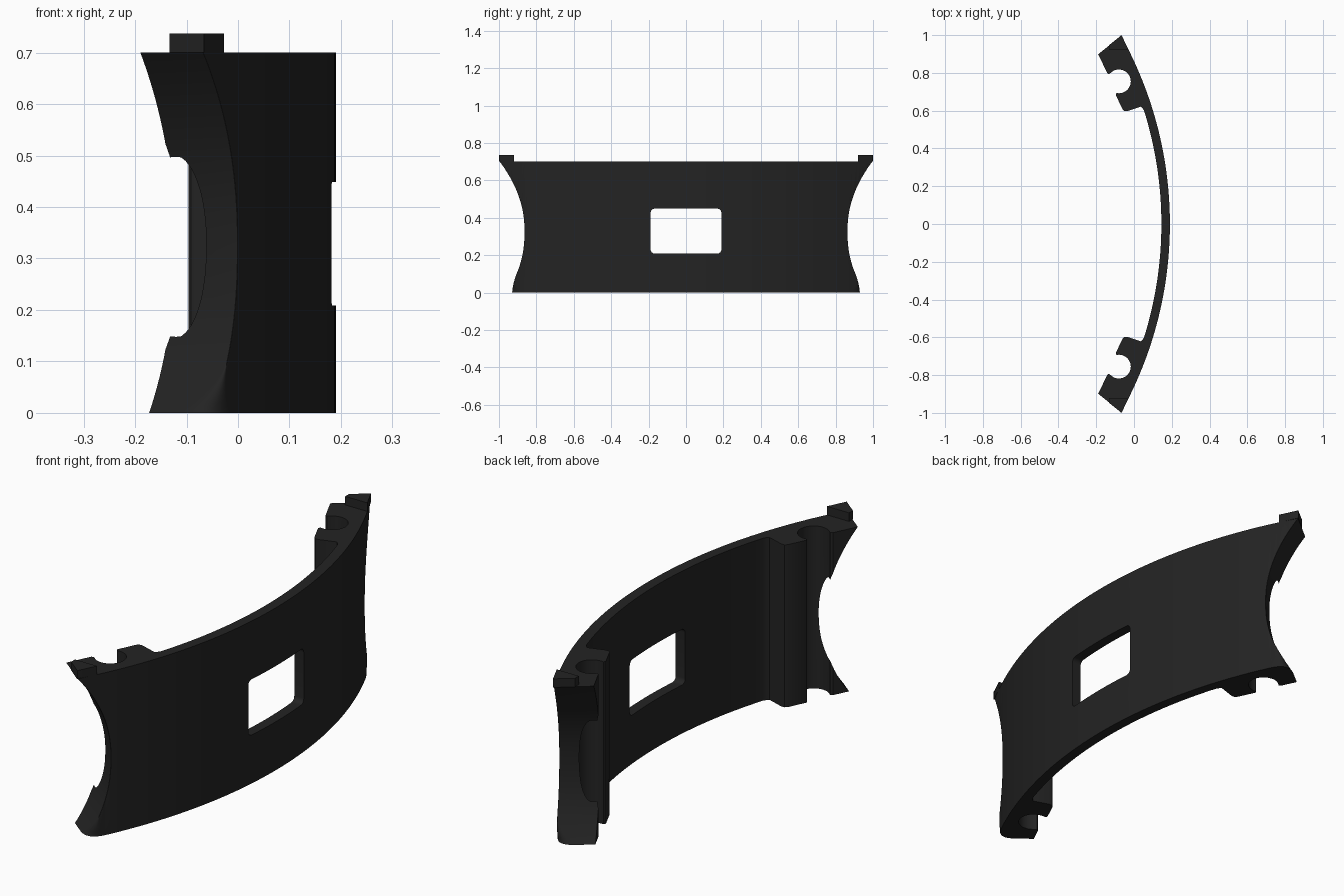
import bpy, bmesh, math

if "Cube" in bpy.data.objects:
    bpy.data.objects.remove(bpy.data.objects["Cube"])

CX, R_OUT, R_IN = -1.863, 2.053, 2.008   # arc centre and radii of the curved wall
HEIGHT = 0.70
N, T = (-0.625, 0.7806), (0.7806, 0.625)  # end-face normal and direction

black = bpy.data.materials.new("matte black")
black.diffuse_color = (0.017, 0.017, 0.017, 1)
black.use_nodes = True
black.node_tree.nodes["Principled BSDF"].inputs["Base Color"].default_value = black.diffuse_color


def loft(name, rings):
    """Closed solid from stacked rings with equal point counts."""
    bm = bmesh.new()
    rows = [[bm.verts.new(p) for p in ring] for ring in rings]
    n = len(rows[0])
    for a, b in zip(rows, rows[1:]):
        for i in range(n):
            j = (i + 1) % n
            bm.faces.new((a[i], a[j], b[j], b[i]))
    bm.faces.new(rows[0][::-1])
    bm.faces.new(rows[-1])
    bmesh.ops.recalc_face_normals(bm, faces=bm.faces)
    mesh = bpy.data.meshes.new(name)
    bm.to_mesh(mesh)
    bm.free()
    mesh.materials.append(black)
    ob = bpy.data.objects.new(name, mesh)
    bpy.context.collection.objects.link(ob)
    return ob


def prism(name, pts, z0, z1):
    return loft(name, [[(x, y, z) for x, y in pts] for z in (z0, z1)])


def arc(radius, y0, y1, n):
    """Points on the wall arc between two y values."""
    a0, a1 = math.asin(y0 / radius), math.asin(y1 / radius)
    return [(CX + radius * math.cos(a0 + (a1 - a0) * i / n),
             radius * math.sin(a0 + (a1 - a0) * i / n)) for i in range(n + 1)]


def uv(u, v):
    return (u * N[0] + v * T[0], u * N[1] + v * T[1])


def end_depth(z):
    """Position of the scooped end face at height z."""
    if z > 0.33:
        return 0.675 + 0.145 * ((z - 0.33) / 0.37) ** 2.13
    return 0.675 + 0.107 * ((0.33 - z) / 0.33) ** 2.33


def end_ring(z, s):
    """Cutter section: straight end face with a rounded outer corner near the base."""
    u = end_depth(z)
    lo, hi = -0.1, 1.5
    for _ in range(40):
        v = (lo + hi) / 2
        x, y = uv(u, v)
        if math.hypot(x - CX, y) < R_OUT:
            lo = v
        else:
            hi = v
    corner = uv(u, lo)
    a = max(0.002, 0.088 * max(0, 1 - max(z, 0) / 0.11) ** 2)
    p0 = uv(u, lo - a)
    ang = math.atan2(corner[1], corner[0] - CX) - a / R_OUT
    p2 = (CX + R_OUT * math.cos(ang), R_OUT * math.sin(ang))
    pts = [uv(u, lo - 0.5), p0]
    for i in range(1, 8):
        t = i / 8
        pts.append(tuple((1 - t) ** 2 * p0[k] + 2 * t * (1 - t) * corner[k]
                         + t * t * p2[k] for k in (0, 1)))
    pts += [p2, (p2[0] + 0.2 * math.cos(ang), p2[1] + 0.2 * math.sin(ang)),
            uv(1.3, lo + 0.3), uv(1.3, lo - 0.5)]
    return [(x, y * s, z) for x, y in pts]


# Wall section: thin arc with a grooved rib at each end
groove = [(-0.08 + 0.063 * math.cos(math.radians(a)),
           0.755 + 0.063 * math.sin(math.radians(a)))
          for a in [-100 + 219 * i / 24 for i in range(25)]]
half = (arc(R_IN, 0, 0.60, 24)
        + [(0.045, 0.613), (0.036, 0.621), (-0.035, 0.598), (-0.050, 0.598),
           (-0.060, 0.606), (-0.096, 0.682), (-0.096, 0.688)]
        + groove
        + [(-0.120, 0.803), (-0.132, 0.793), (-0.141, 0.798), (-0.20, 0.92)]
        + arc(R_OUT, 1.032, 0, 40))
section = half + [(x, -y) for x, y in half[-2:0:-1]]
wall = prism("curved_wall", section, 0, HEIGHT)

# Cutters: two scooped ends and the rounded window
levels = [-0.02 + 0.73 * i / 56 for i in range(57)]
cutters = [loft("end_cutter", [end_ring(z, s) for z in levels]) for s in (1, -1)]
window = []
for cy, cz, a0 in ((0.168, 0.428, 0), (-0.168, 0.428, 90),
                   (-0.168, 0.230, 180), (0.168, 0.230, 270)):
    for i in range(7):
        a = math.radians(a0 + 15 * i)
        window.append((cy + 0.021 * math.cos(a), cz + 0.021 * math.sin(a)))
cutters.append(loft("window_cutter", [[(x, y, z) for y, z in window] for x in (0.05, 0.3)]))

bpy.context.view_layer.objects.active = wall
for c in cutters:
    mod = wall.modifiers.new("cut", "BOOLEAN")
    mod.operation, mod.solver, mod.object = "DIFFERENCE", "EXACT", c
    bpy.ops.object.modifier_apply(modifier=mod.name)
for c in cutters:
    bpy.data.objects.remove(c)

# Small tabs standing on the top corners
for s, side in ((1, "back"), (-1, "front")):
    pts = [(-0.133, 0.92), (-0.133, 0.946), (-0.066, 1.0)] + arc(R_OUT, 0.998, 0.92, 4)
    prism(side + "_tab", [(x, y * s) for x, y in pts], HEIGHT, 0.737)

# Smooth curved faces, keep edges sharp
wall.select_set(True)
bpy.ops.object.shade_smooth_by_angle(angle=math.radians(30))
